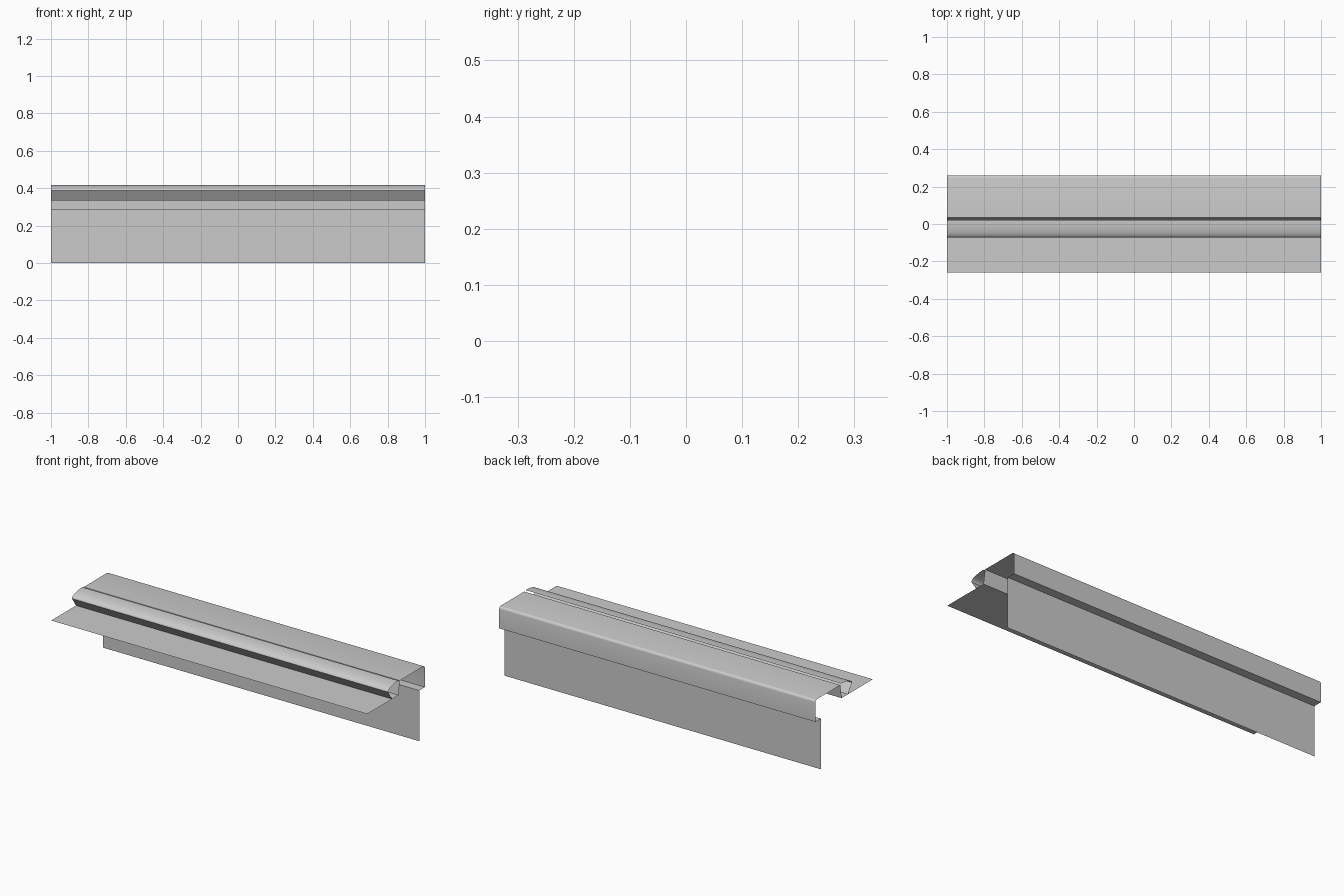
import bpy, math

if "Cube" in bpy.data.objects:
    bpy.data.objects.remove(bpy.data.objects["Cube"])


def extrude_sheet(name, profile):
    """Thin open sheet: a (y, z) profile drawn out along x."""
    n = len(profile)
    verts = [(x, y, z) for x in (-1, 1) for y, z in profile]
    faces = [(i, i + 1, n + i + 1, n + i) for i in range(n - 1)]
    mesh = bpy.data.meshes.new(name)
    mesh.from_pydata(verts, [], faces)
    obj = bpy.data.objects.new(name, mesh)
    bpy.context.collection.objects.link(obj)
    bpy.ops.object.select_all(action='DESELECT')
    obj.select_set(True)
    bpy.context.view_layer.objects.active = obj
    bpy.ops.object.shade_smooth_by_angle(angle=math.radians(35))
    return obj


def arc(cy, cz, ry, rz, a0, a1, steps):
    """Points of an elliptical arc in the y-z plane."""
    out = []
    for i in range(steps + 1):
        a = math.radians(a0 + (a1 - a0) * i / steps)
        out.append((cy + ry * math.cos(a), cz + rz * math.sin(a)))
    return out


# Trim body: hanging plate, small ledge, back wall, rounded corner, top, inner wall
body = [(0.21, 0.0), (0.21, 0.29), (0.26, 0.29)]
body += arc(0.245, 0.4, 0.015, 0.014, 0, 90, 4)
body += [(0.034, 0.414), (0.022, 0.335)]
extrude_sheet("trim_body", body)

# Horizontal front flange
extrude_sheet("front_flange", [(0.022, 0.335), (-0.26, 0.335)])

# Rounded front bead with an undercut face returning to the flange
bead = arc(0.022, 0.388, 0.094, 0.03, 90, 180, 8)
bead += [(-0.036, 0.335)]
extrude_sheet("front_bead", bead)
